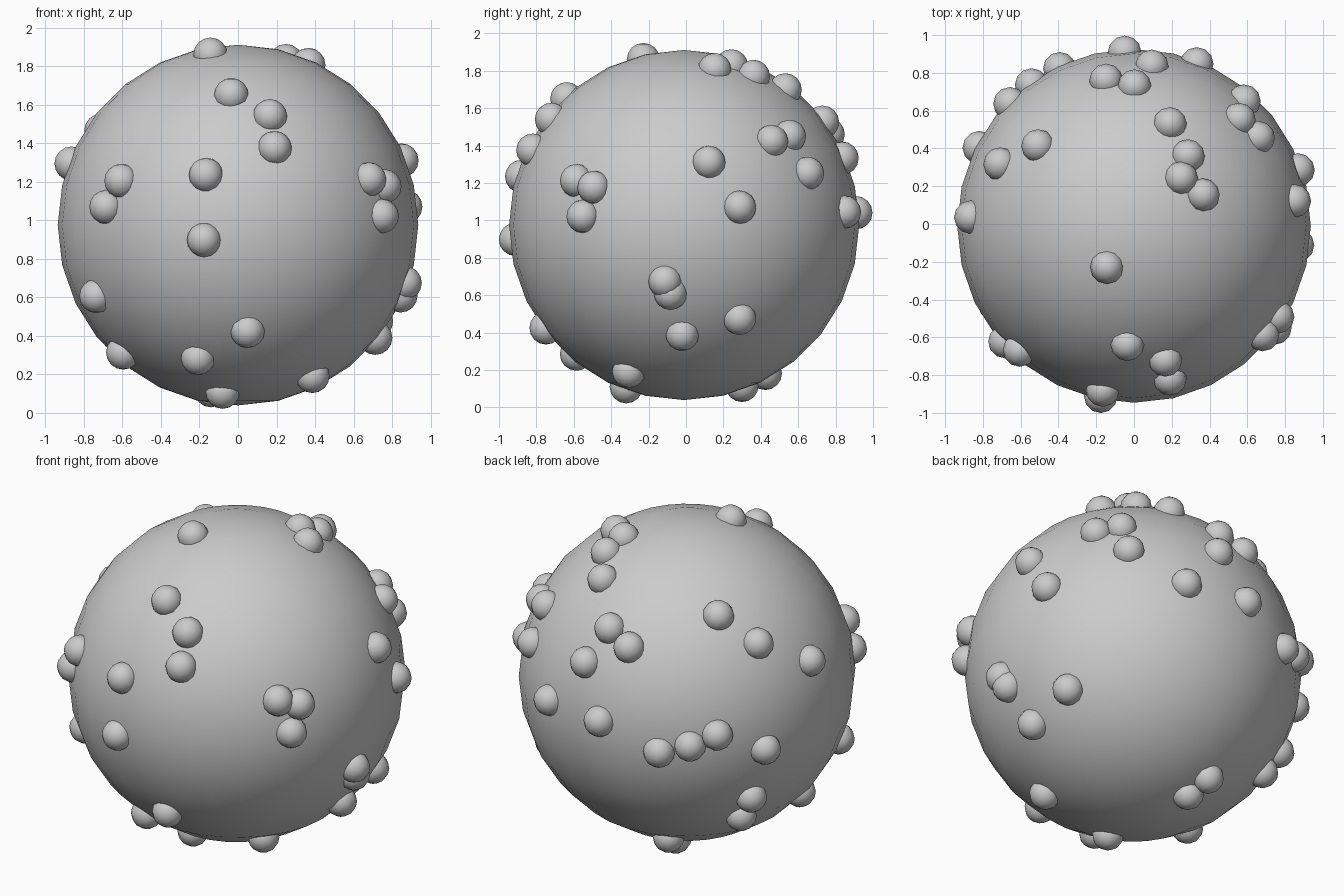
import bpy
from math import sqrt
from mathutils import Vector

CENTER = Vector((0.0, -0.01, 0.975))
BODY_R = 0.936      # large ball
REACH = 0.922       # distance of bump centres from the ball's centre
BUMP_R = 0.089


def smooth(obj):
    for p in obj.data.polygons:
        p.use_smooth = True


def depth(a, b):
    return sqrt(max(REACH ** 2 - a * a - b * b, 0.0))


# bumps facing the front, as (x, z)
front = [(-0.035, 1.65), (0.166, 1.54), (0.19, 1.375), (-0.166, 1.235),
         (-0.176, 0.898), (-0.605, 1.204), (-0.683, 1.069), (-0.735, 0.607),
         (0.05, 0.425), (-0.207, 0.285)]
# bumps facing the right side, as (y, z)
right = [(-0.585, 1.212), (-0.492, 1.176), (-0.55, 1.021), (0.122, 1.31),
         (0.286, 1.07), (0.457, 1.422), (0.553, 1.449), (0.65, 1.251),
         (-0.112, 0.674), (-0.083, 0.61), (-0.02, 0.39), (0.286, 0.476)]
# bumps facing up, as (x, y)
top = [(-0.143, -0.228), (0.365, 0.153), (0.249, 0.243), (0.286, 0.36),
       (0.19, 0.53), (-0.508, 0.413), (-0.709, 0.317), (-0.148, 0.76),
       (0.003, 0.73)]
# remaining bumps at the back, left and underside, as directions from the centre
rest = [(-0.08, -0.31, -0.866), (0.385, -0.295, -0.78), (-0.595, -0.24, -0.66),
        (-0.88, 0.047, 0.325), (0.095, 0.85, 0.36), (0.335, 0.865, 0.07),
        (-0.05, 0.92, 0.066), (-0.655, 0.645, 0.04), (-0.545, 0.75, -0.02),
        (-0.392, 0.83, -0.064), (-0.817, 0.413, -0.091),
        (-0.715, 0.403, -0.415), (-0.62, 0.37, -0.56),
        (-0.14, 0.31, -0.86), (-0.18, 0.435, -0.795)]

cx, cy, cz = CENTER
offsets = [Vector((x - cx, -depth(x - cx, z - cz), z - cz)) for x, z in front]
offsets += [Vector((depth(y - cy, z - cz), y - cy, z - cz)) for y, z in right]
offsets += [Vector((x - cx, y - cy, depth(x - cx, y - cy))) for x, y in top]
offsets += [Vector(d) for d in rest]

# large ball
bpy.ops.mesh.primitive_uv_sphere_add(segments=28, ring_count=14, radius=BODY_R, location=CENTER)
body = bpy.context.object
body.name = "ball"
smooth(body)

# small bumps share one mesh
bpy.ops.mesh.primitive_uv_sphere_add(segments=12, ring_count=8, radius=BUMP_R)
first = bpy.context.object
smooth(first)
first.data.name = "bump"
for i, off in enumerate(offsets):
    if i == 0:
        bump = first
    else:
        bump = bpy.data.objects.new("bump", first.data)
        bpy.context.collection.objects.link(bump)
    bump.name = f"bump_{i + 1:02d}"
    bump.location = CENTER + off.normalized() * REACH
